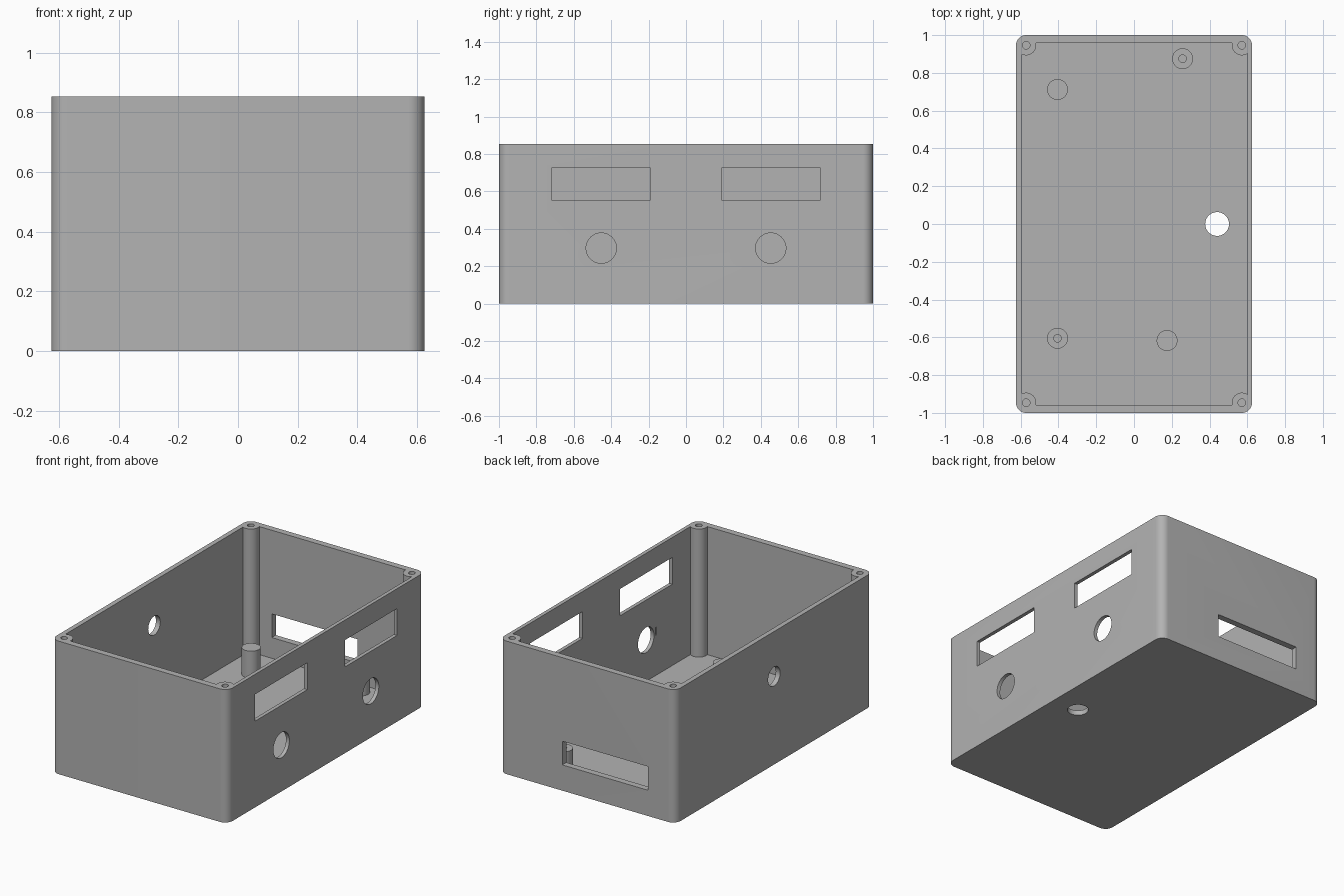
import bpy, math
from mathutils import Matrix, Vector

if "Cube" in bpy.data.objects:
    bpy.data.objects.remove(bpy.data.objects["Cube"])

W, L, H = 0.625, 1.0, 0.853        # half width, half length, height
FLOOR = 0.032
R = 0.054                          # corner and screw boss radius
XL, XR, YI = -0.594, 0.601, 0.959  # inner wall faces

grey = bpy.data.materials.new("light_grey")
grey.diffuse_color = (0.45, 0.45, 0.45, 1)
grey.use_nodes = True
grey.node_tree.nodes["Principled BSDF"].inputs["Base Color"].default_value = grey.diffuse_color


def arc(cx, cy, r, a0, a1, n):
    return [(cx + r * math.cos(a0 + (a1 - a0) * i / n),
             cy + r * math.sin(a0 + (a1 - a0) * i / n)) for i in range(n + 1)]


def prism(name, pts, z0, z1, matrix=Matrix()):
    """Extrude a counter-clockwise outline from z0 to z1."""
    n = len(pts)
    verts = [matrix @ Vector((x, y, z)) for z in (z0, z1) for x, y in pts]
    faces = [tuple(reversed(range(n))), tuple(range(n, 2 * n))]
    faces += [(i, (i + 1) % n, n + (i + 1) % n, n + i) for i in range(n)]
    me = bpy.data.meshes.new(name)
    me.from_pydata(verts, [], faces)
    me.materials.append(grey)
    ob = bpy.data.objects.new(name, me)
    bpy.context.collection.objects.link(ob)
    return ob


def cylinder(name, x, y, r, z0, z1, matrix=Matrix(), n=48):
    return prism(name, arc(x, y, r, 0, 2 * math.pi, n)[:-1], z0, z1, matrix)


def box(name, x0, x1, y0, y1, z0, z1):
    return prism(name, [(x0, y0), (x1, y0), (x1, y1), (x0, y1)], z0, z1)


def cut(target, cutters):
    for c in cutters:
        c.hide_render = True
        m = target.modifiers.new("cut", 'BOOLEAN')
        m.operation, m.solver, m.object = 'DIFFERENCE', 'EXACT', c
    dg = bpy.context.evaluated_depsgraph_get()
    me = bpy.data.meshes.new_from_object(target.evaluated_get(dg))
    target.modifiers.clear()
    target.data = me
    for c in cutters:
        bpy.data.objects.remove(c)


def smooth(ob):
    bpy.ops.object.select_all(action='DESELECT')
    ob.select_set(True)
    bpy.context.view_layer.objects.active = ob
    bpy.ops.object.shade_smooth_by_angle(angle=math.radians(30))


# Outer shell and cavity outline, which leaves a round screw boss in each corner
outer, inner = [], []
corners = [(1, 1), (-1, 1), (-1, -1), (1, -1)]
CX, CY = W - R, L - R
for k, (sx, sy) in enumerate(corners):
    outer += arc(sx * CX, sy * CY, R, k * math.pi / 2, (k + 1) * math.pi / 2, 12)
    dx = (XR if sx > 0 else -XL) - CX
    dy = YI - CY
    br = R - 0.001
    a0 = math.atan2(-math.sqrt(br**2 - dx**2), dx)          # meets side wall
    a1 = math.atan2(dy, -math.sqrt(br**2 - dy**2)) - 2 * math.pi  # meets end wall
    pts = [(sx * (CX + u), sy * (CY + v)) for u, v in arc(0, 0, br, a0, a1, 20)]
    inner += pts if sx * sy > 0 else pts[::-1]

case = prism("case", outer, 0, H)
cutters = [prism("cavity", inner, FLOOR, H + 0.1)]

# Lid screw holes
for sx, sy in corners:
    cutters.append(cylinder("screw_hole", sx * CX, sy * CY, 0.02, H - 0.4, H + 0.1, n=24))

# Right wall: two windows, two round holes and their small inner notches
along_x = Matrix(((0, 0, 1, 0), (1, 0, 0, 0), (0, 1, 0, 0), (0, 0, 0, 1)))
for s in (-1, 1):
    y0, y1 = sorted((s * 0.19, s * 0.72))
    cutters.append(box("window", 0.5, 0.7, y0, y1, 0.553, 0.725))
    cutters.append(cylinder("round_hole", s * 0.453, 0.297, 0.081, 0.5, 0.7, along_x))
    cutters.append(box("notch", 0.55, 0.612, s * 0.555 - 0.006, s * 0.555 + 0.006, 0.29, 0.34))

# Left wall hole, floor hole, back wall slot
cutters.append(cylinder("side_hole", 0, 0.565, 0.061, -0.7, -0.5, along_x))
cutters.append(cylinder("floor_hole", 0.44, 0, 0.063, -0.1, 0.1))
cutters.append(box("slot", -0.432, 0.177, 0.9, 1.1, 0.165, 0.317))
cut(case, cutters)
smooth(case)

# Board standoffs, two of them drilled
for i, (x, y, drilled) in enumerate([(-0.405, 0.712, False), (0.257, 0.875, True),
                                     (-0.405, -0.605, True), (0.175, -0.617, False)]):
    post = cylinder(f"standoff_{i + 1}", x, y, 0.055, FLOOR - 0.01, 0.205)
    if drilled:
        cut(post, [cylinder("pilot_hole", x, y, 0.02, FLOOR, 0.3, n=24)])
    smooth(post)
